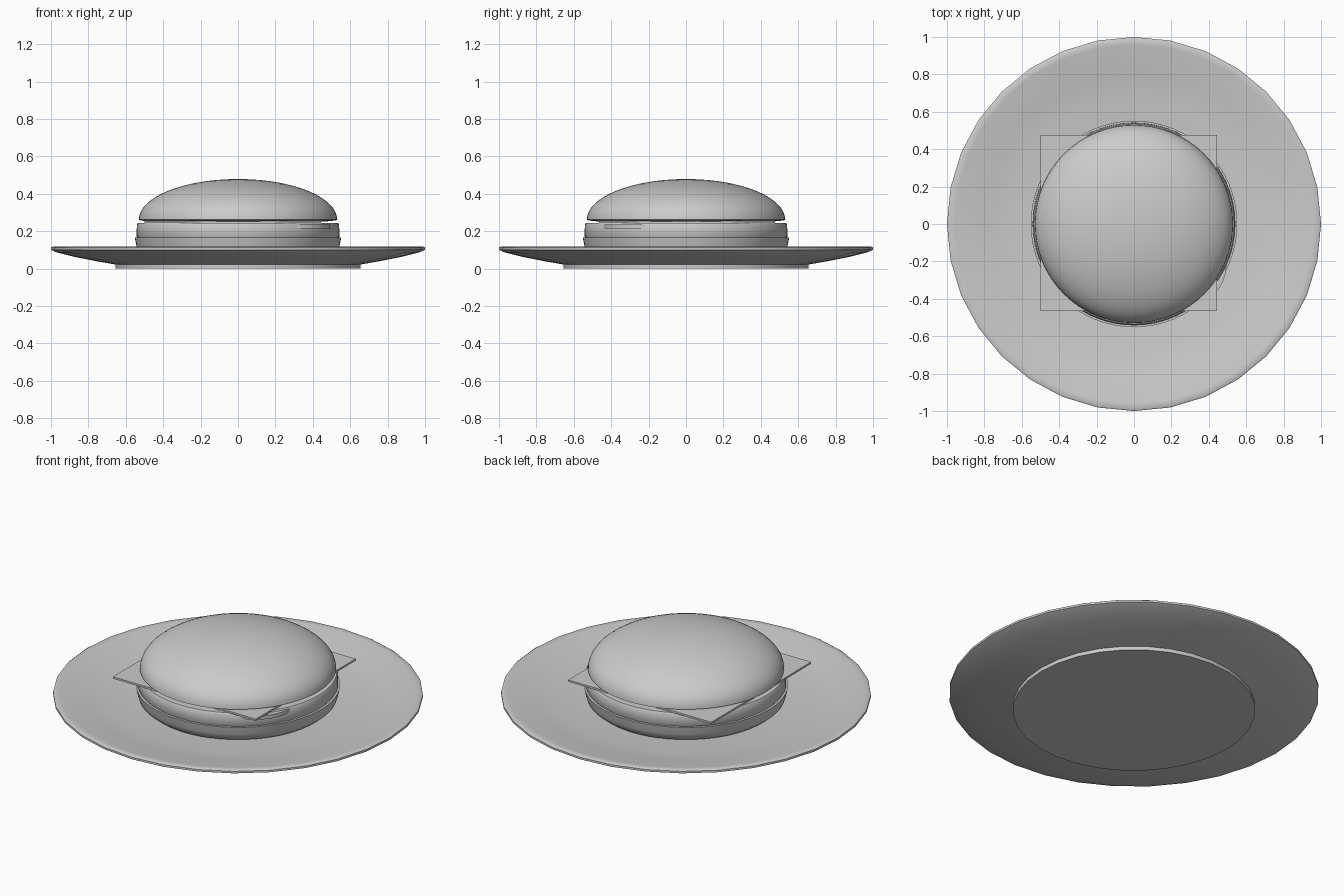
import bpy, math

if "Cube" in bpy.data.objects:
    bpy.data.objects.remove(bpy.data.objects["Cube"])

def finish(ob, angle=40):
    bpy.ops.object.select_all(action='DESELECT')
    ob.select_set(True)
    bpy.context.view_layer.objects.active = ob
    bpy.ops.object.shade_smooth_by_angle(angle=math.radians(angle))
    return ob

def lathe(name, profile, segments, x=0, y=0):
    """Spin an (r, z) profile, listed bottom to top, and cap both ends."""
    verts, faces, n = [], [], segments
    for r, z in profile:
        for i in range(n):
            a = 2 * math.pi * i / n
            verts.append((x + r * math.cos(a), y + r * math.sin(a), z))
    for k in range(len(profile) - 1):
        for i in range(n):
            j = (i + 1) % n
            faces.append((k*n + i, k*n + j, (k+1)*n + j, (k+1)*n + i))
    faces.append(tuple(reversed(range(n))))
    faces.append(tuple(range((len(profile) - 1) * n, len(profile) * n)))
    me = bpy.data.meshes.new(name)
    me.from_pydata(verts, [], faces)
    ob = bpy.data.objects.new(name, me)
    bpy.context.collection.objects.link(ob)
    return finish(ob)

# Plate with a low foot, flared underside and sunken well
lathe("plate", [(0.655, 0), (0.655, 0.022), (0.76, 0.04), (0.88, 0.064),
                (0.97, 0.087), (1.0, 0.1), (1.0, 0.112), (0.99, 0.118),
                (0.96, 0.115), (0.80, 0.085), (0.67, 0.065)], 32)

# Bottom bun, rounded under
lathe("bottom_bun", [(0.47, 0.064), (0.51, 0.073), (0.535, 0.095),
                     (0.543, 0.12), (0.552, 0.165)], 64)

# Patty
lathe("patty", [(0.535, 0.16), (0.542, 0.17), (0.541, 0.235), (0.535, 0.244)], 64)

# Pickle slice poking out of one side
lathe("pickle_slice", [(0.23, 0.214), (0.23, 0.236)], 32, 0.265, -0.215)

# Square cheese slice
bpy.ops.mesh.primitive_cube_add(size=1, location=(-0.028, 0.005, 0.249))
cheese = bpy.context.object
cheese.name = "cheese_slice"
cheese.scale = (0.944, 0.942, 0.011)

# Domed top bun
dome = [(0.48, 0.253), (0.52, 0.257)]
for i in range(17):
    t = math.pi / 2 * i / 16.3
    dome.append((0.53 * math.cos(t), 0.262 + 0.217 * math.sin(t)))
lathe("top_bun", dome, 64)
